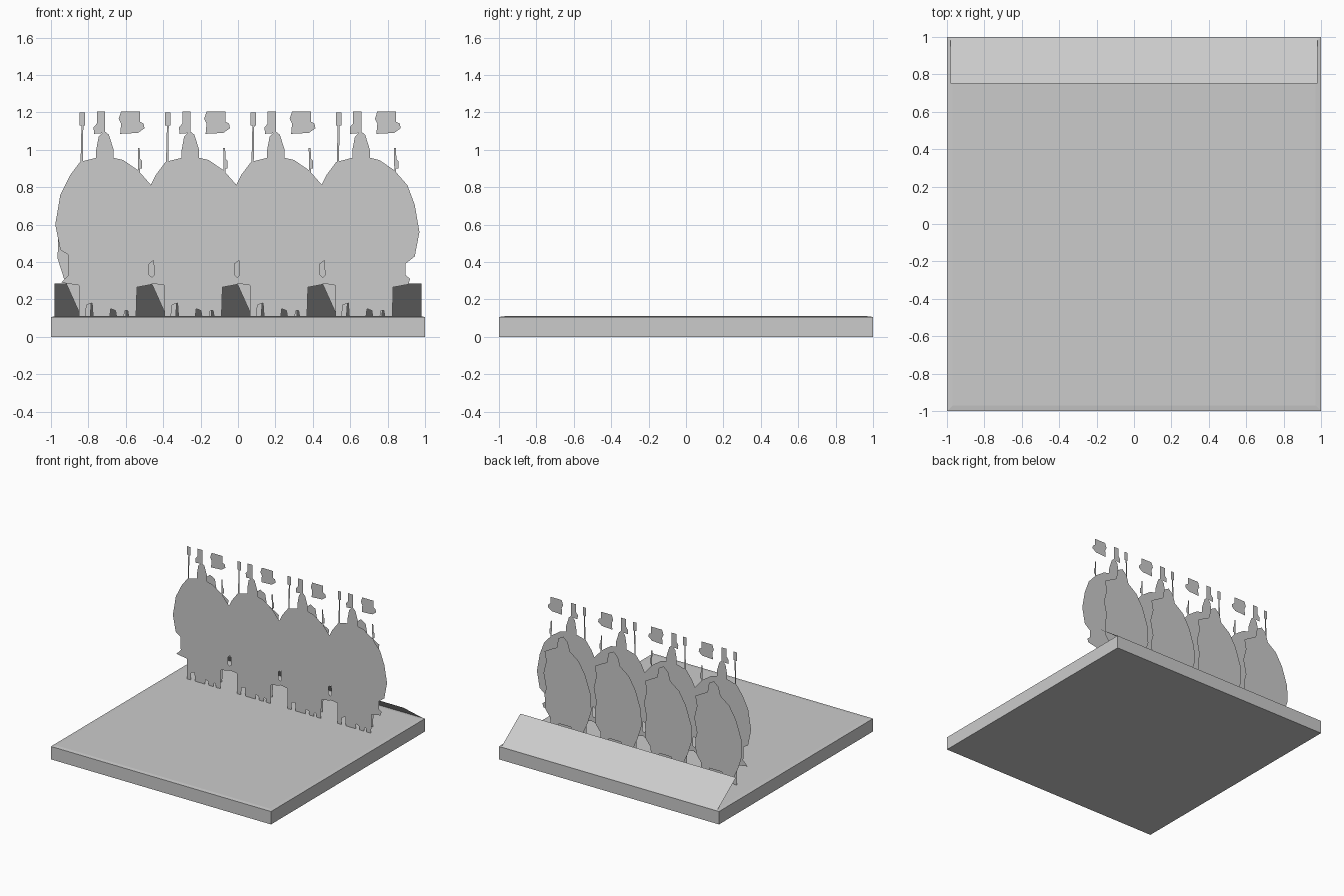
import bpy, bmesh

# single colour
grey = bpy.data.materials.new("light_grey")
grey.diffuse_color = (0.6, 0.6, 0.6, 1)

TOP = 0.11                              # top of the slab
CENTRES = [-0.71, -0.253, 0.204, 0.66]  # the four repeated figures


def finish(name, bm):
    me = bpy.data.meshes.new(name)
    bm.to_mesh(me)
    bm.free()
    me.materials.append(grey)
    ob = bpy.data.objects.new(name, me)
    bpy.context.collection.objects.link(ob)
    return ob


def sheet(name, outlines, place, normal):
    """Flat cut-out made of several 2D outlines, placed in 3D by a function."""
    bm = bmesh.new()
    for pts in outlines:
        f = bm.faces.new([bm.verts.new(place(a, b)) for a, b in pts])
        f.normal_update()
        if f.normal.dot(normal) < 0:
            f.normal_flip()
    bmesh.ops.triangulate(bm, faces=bm.faces[:])
    return finish(name, bm)


# base slab with a very shallow chamfered rim
bm = bmesh.new()
rings = []
for half, z in ((1, 0), (1, 0.106), (0.97, TOP)):
    rings.append([bm.verts.new((sx * half, sy * half, z))
                  for sx, sy in ((-1, -1), (1, -1), (1, 1), (-1, 1))])
bm.faces.new(rings[0][::-1])
bm.faces.new(rings[2])
for lo, hi in zip(rings, rings[1:]):
    for i in range(4):
        j = (i + 1) % 4
        bm.faces.new((lo[i], lo[j], hi[j], hi[i]))
finish("base_slab", bm)

# leaning panel along the back edge
sheet("back_leaning_panel", [[(-0.98, 0), (0.98, 0), (0.98, 1), (-0.98, 1)]],
      lambda a, b: (a, 0.995 - 0.245 * b, TOP - 0.002 + 0.177 * b), (0, 0.58, 0.81))

# large cut-out: body with head and legs (offset from centre, height)
body = [(-0.14, 0.11), (-0.105, 0.11), (-0.10, 0.17), (-0.07, 0.18), (-0.065, 0.11),
        (0.025, 0.11), (0.03, 0.15), (0.055, 0.14), (0.06, 0.11), (0.10, 0.11),
        (0.105, 0.14), (0.12, 0.14), (0.125, 0.11), (0.165, 0.11), (0.17, 0.265),
        (0.25, 0.28), (0.26, 0.31), (0.235, 0.33), (0.235, 0.39), (0.285, 0.43),
        (0.31, 0.56), (0.285, 0.705), (0.246, 0.81), (0.176, 0.89), (0.096, 0.945),
        (0.045, 0.957), (0.045, 1.0), (0.02, 1.08), (-0.005, 1.1), (-0.035, 1.07),
        (-0.048, 1.0), (-0.048, 0.957), (-0.134, 0.935), (-0.187, 0.865),
        (-0.24, 0.76), (-0.267, 0.6), (-0.24, 0.465), (-0.2, 0.44), (-0.195, 0.33),
        (-0.235, 0.29), (-0.14, 0.275)]
plume = [(-0.06, 1.085), (0.0, 1.09), (0.0, 1.205), (-0.045, 1.205),
         (-0.045, 1.14), (-0.062, 1.12)]
left_pole = [(-0.132, 0.93), (-0.12, 0.935), (-0.117, 1.13), (-0.107, 1.13), (-0.107, 1.2),
             (-0.137, 1.2), (-0.137, 1.13), (-0.127, 1.13)]
right_pole = [(0.176, 0.87), (0.186, 0.86), (0.186, 0.9), (0.197, 0.9), (0.197, 0.94),
              (0.187, 0.95), (0.184, 1.01), (0.174, 1.01)]
flag = [(0.08, 1.085), (0.175, 1.09), (0.21, 1.115), (0.205, 1.14), (0.185, 1.15),
        (0.185, 1.205), (0.085, 1.205), (0.072, 1.165), (0.085, 1.14)]

# smaller cut-out standing just behind
small = [(-0.13, 0.11), (-0.08, 0.11), (-0.07, 0.24), (0.04, 0.24), (0.06, 0.11),
         (0.11, 0.11), (0.12, 0.27), (0.165, 0.33), (0.17, 0.45), (0.155, 0.5),
         (0.18, 0.62), (0.155, 0.72), (0.17, 0.8), (0.1, 0.84), (0.06, 0.86),
         (0.045, 0.94), (0.0, 0.965), (-0.04, 0.93), (-0.06, 0.86), (-0.14, 0.8),
         (-0.2, 0.7), (-0.25, 0.55), (-0.255, 0.42), (-0.22, 0.31)]

# flat inlay on the slab: bowl shape, thin bar and two small feet (offset, y)
bowl = [(-0.19, -0.37), (-0.08, -0.355), (0.1, -0.36), (0.15, -0.38), (0.2, -0.39),
        (0.21, -0.42), (0.19, -0.45), (0.2, -0.48), (0.14, -0.53), (0.08, -0.57),
        (0.0, -0.59), (-0.02, -0.615), (-0.05, -0.61), (-0.05, -0.585),
        (-0.12, -0.565), (-0.17, -0.53), (-0.18, -0.49), (-0.21, -0.45), (-0.21, -0.42)]
bar = [(-0.13, -0.356), (0.17, -0.34), (0.17, -0.336), (-0.13, -0.348)]
foot_a = [(-0.055, -0.68), (-0.02, -0.68), (-0.02, -0.73), (-0.025, -0.75), (-0.045, -0.75)]
foot_b = [(0.06, -0.68), (0.035, -0.685), (0.02, -0.72), (0.03, -0.75), (0.05, -0.74)]

for i, cx in enumerate(CENTRES, 1):
    sheet(f"rider_cutout_{i}", [body, plume, left_pole, right_pole, flag],
          lambda a, b: (cx + a, 0.55, b), (0, -1, 0))
    sheet(f"rear_cutout_{i}", [small],
          lambda a, b: (cx + a, 0.65, b), (0, 1, 0))
    sheet(f"ground_inlay_{i}", [bowl, bar, foot_a, foot_b],
          lambda a, b: (cx + 0.02 + a, b, TOP + 0.0015), (0, 0, 1))
